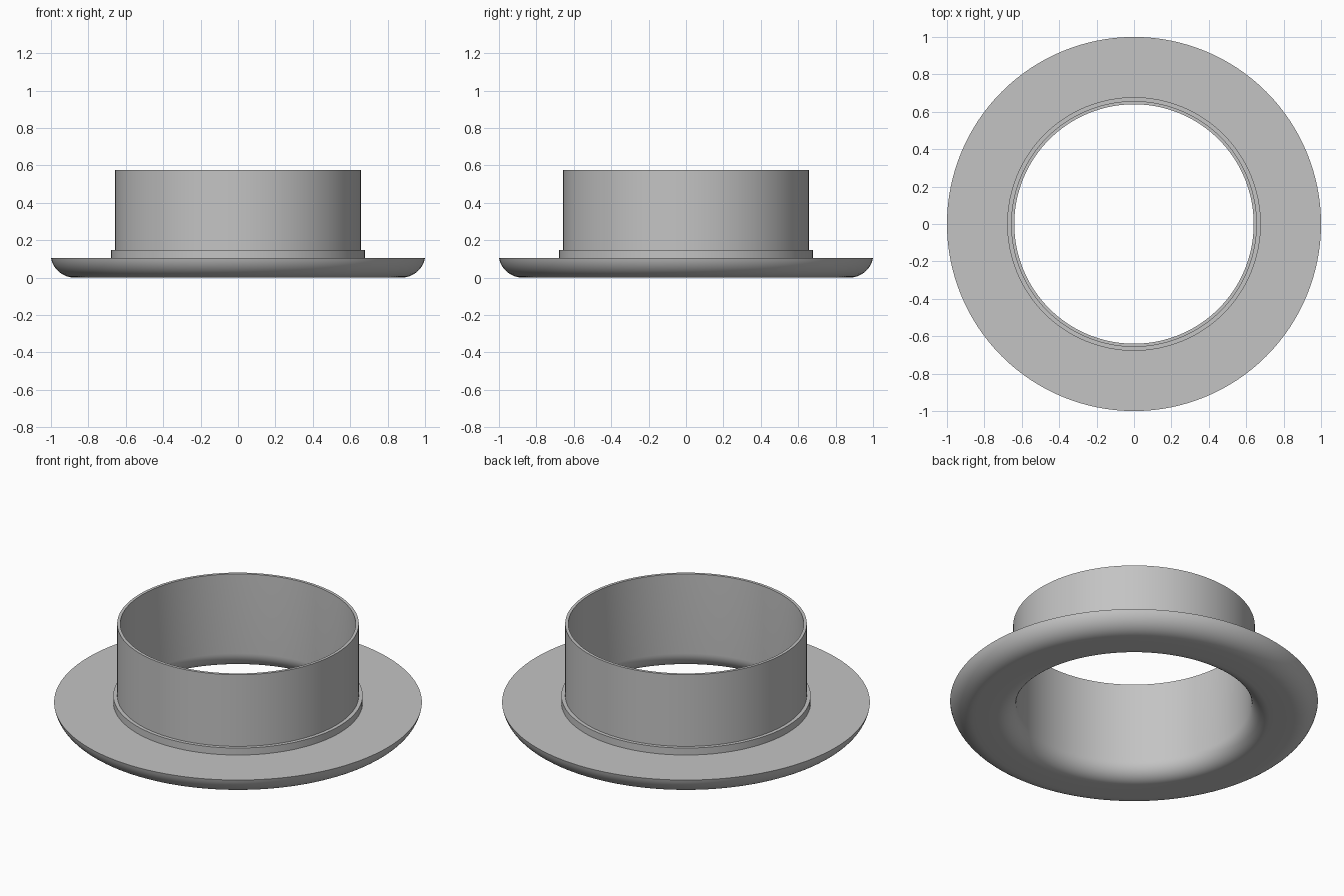
import bpy
import bmesh
from math import cos, sin, pi, radians, asin

cube = bpy.data.objects.get("Cube")
if cube:
    bpy.data.objects.remove(cube, do_unlink=True)

SEGMENTS = 128


def make_material(name, rgb):
    mat = bpy.data.materials.new(name)
    mat.use_nodes = True
    colour = (*rgb, 1.0)
    mat.diffuse_color = colour
    mat.node_tree.nodes["Principled BSDF"].inputs["Base Color"].default_value = colour
    return mat


def arc(cx, cz, radius, start, end, steps):
    """Points on a circular arc in the r-z plane, angles in radians."""
    angles = [start + (end - start) * i / steps for i in range(steps + 1)]
    return [(cx + radius * cos(a), cz + radius * sin(a)) for a in angles]


def lathe(name, profile, mat):
    """Revolve a closed r-z profile about the z axis."""
    bm = bmesh.new()
    verts = [bm.verts.new((r, 0, z)) for r, z in profile]
    edges = [bm.edges.new((v, verts[i - 1])) for i, v in enumerate(verts)]
    bmesh.ops.spin(bm, geom=verts + edges, cent=(0, 0, 0), axis=(0, 0, 1),
                   angle=2 * pi, steps=SEGMENTS, use_merge=True)
    bmesh.ops.remove_doubles(bm, verts=bm.verts[:], dist=0.0001)
    bmesh.ops.recalc_face_normals(bm, faces=bm.faces[:])
    mesh = bpy.data.meshes.new(name)
    bm.to_mesh(mesh)
    bm.free()
    mesh.materials.append(mat)
    obj = bpy.data.objects.new(name, mesh)
    bpy.context.collection.objects.link(obj)
    bpy.ops.object.select_all(action="DESELECT")
    obj.select_set(True)
    bpy.context.view_layer.objects.active = obj
    bpy.ops.object.shade_smooth_by_angle(angle=radians(30))
    return obj


grey = make_material("plain grey", (0.55, 0.55, 0.55))

# Dimensions of the sleeve, step collar and flange
BORE, SLEEVE, COLLAR = 0.64, 0.657, 0.678
TOP, COLLAR_TOP, FLANGE_TOP = 0.577, 0.147, 0.105
RIM, MOUTH = 0.13, 0.10

# Rounded underside of the flange rim, then the flared mouth of the bore
rim_end = asin((FLANGE_TOP - RIM) / RIM)
profile = arc(1 - RIM * cos(rim_end), RIM, RIM, rim_end, -pi / 2, 12)
profile += arc(BORE + MOUTH, MOUTH, MOUTH, -pi / 2, -pi, 12)

# Bore, sleeve top, outer wall and step collar back to the flange
profile += [(BORE, TOP), (SLEEVE, TOP), (SLEEVE, COLLAR_TOP),
            (COLLAR, COLLAR_TOP), (COLLAR, FLANGE_TOP)]

lathe("flanged_sleeve", profile, grey)
